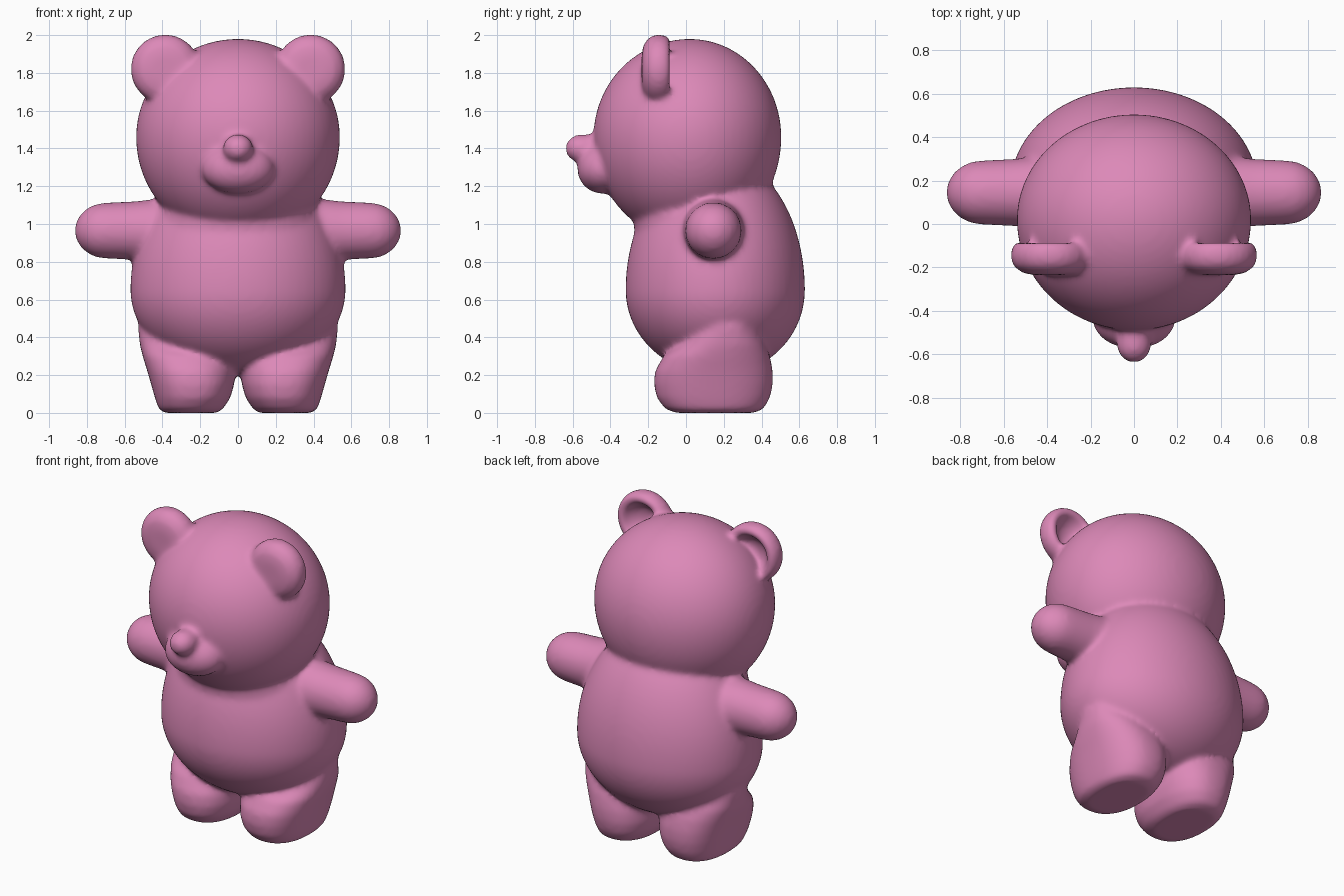
import bpy, bmesh
from math import sin, cos, pi, copysign
from mathutils import Vector

cube = bpy.data.objects.get("Cube")
if cube:
    bpy.data.objects.remove(cube, do_unlink=True)

pink = bpy.data.materials.new("soft_pink")
pink.use_nodes = True
colour = (0.72, 0.25, 0.48, 1)
pink.diffuse_color = colour
pink.node_tree.nodes["Principled BSDF"].inputs["Base Color"].default_value = colour
pink.node_tree.nodes["Principled BSDF"].inputs["Roughness"].default_value = 0.6

parts = []


def finish(name, bm):
    bmesh.ops.recalc_face_normals(bm, faces=bm.faces)
    mesh = bpy.data.meshes.new(name)
    bm.to_mesh(mesh)
    bm.free()
    mesh.materials.append(pink)
    ob = bpy.data.objects.new(name, mesh)
    bpy.context.collection.objects.link(ob)
    parts.append(ob)


def egg(name, centre, wide, front, back, up, down):
    """Ellipsoid whose front/back and top/bottom radii differ."""
    bm = bmesh.new()
    bmesh.ops.create_uvsphere(bm, u_segments=64, v_segments=40, radius=1)
    for v in bm.verts:
        x, y, z = v.co
        v.co = Vector(centre) + Vector((x * wide, y * (back if y > 0 else front),
                                        z * (up if z > 0 else down)))
    finish(name, bm)


def loft(name, rings):
    """Closed skin through rings of points, capped at both ends."""
    bm = bmesh.new()
    loops = [[bm.verts.new(p) for p in ring] for ring in rings]
    n = len(loops[0])
    for a, b in zip(loops, loops[1:]):
        for i in range(n):
            j = (i + 1) % n
            bm.faces.new((a[i], a[j], b[j], b[i]))
    bm.faces.new(loops[0])
    bm.faces.new(loops[-1])
    finish(name, bm)


def rounded(t, power):
    return copysign(abs(t) ** power, t)


ANGLES = [2 * pi * i / 48 for i in range(48)]

# torso and head
egg("torso", (0, 0.17, 0.65), 0.57, 0.49, 0.46, 0.71, 0.45)
egg("chest", (0, 0.05, 1.0), 0.42, 0.325, 0.3, 0.3, 0.3)
egg("head", (0, 0.02, 1.46), 0.54, 0.51, 0.485, 0.52, 0.55)

# snout and nose
egg("snout", (0, -0.44, 1.29), 0.19, 0.135, 0.13, 0.14, 0.13)
egg("nose", (0, -0.555, 1.4), 0.08, 0.085, 0.15, 0.075, 0.075)

# leg rows: height, inner x, outer x, front y, back y
LEG = [(0, 0.11, 0.39, -0.05, 0.36), (0.02, 0.08, 0.42, -0.11, 0.41),
       (0.08, 0.04, 0.44, -0.155, 0.445), (0.15, 0.02, 0.46, -0.17, 0.46),
       (0.22, 0.015, 0.48, -0.165, 0.46), (0.3, 0.02, 0.505, -0.12, 0.445),
       (0.36, 0.05, 0.52, -0.04, 0.42), (0.46, 0.1, 0.53, 0.06, 0.36)]
# ear profile turned about the y axis: radius, y (hollow at the back)
EAR = [(0.02, -0.235), (0.08, -0.235), (0.13, -0.225), (0.17, -0.195),
       (0.185, -0.155), (0.18, -0.11), (0.155, -0.08), (0.13, -0.085),
       (0.105, -0.125), (0.06, -0.16), (0.02, -0.165)]
# arm profile along x: x, radius
ARM = [(0.3, 0.17), (0.45, 0.165), (0.55, 0.155), (0.7, 0.148)]
ARM += [(0.7 + 0.165 * sin(a), 0.148 * cos(a)) for a in (0.3, 0.6, 0.9, 1.2, 1.45)]

for side, label in ((1, "left"), (-1, "right")):
    loft(label + "_leg", [
        [(side * ((a + b) / 2 + (b - a) / 2 * rounded(cos(t), 0.85)),
          (f + k) / 2 + (k - f) / 2 * rounded(sin(t), 0.85), z) for t in ANGLES]
        for z, a, b, f, k in LEG])
    loft(label + "_ear", [
        [(side * (0.385 + r * cos(t)), y, 1.82 + r * sin(t)) for t in ANGLES]
        for r, y in EAR])
    loft(label + "_arm", [
        [(side * x, 0.145 + r * cos(t), 0.965 + r * sin(t)) for t in ANGLES]
        for x, r in ARM])

# fuse every part into one soft skin
bpy.ops.object.select_all(action="DESELECT")
for ob in parts:
    ob.select_set(True)
bear = parts[0]
bpy.context.view_layer.objects.active = bear
bpy.ops.object.join()
bear.name = "toy_bear"
fuse = bear.modifiers.new("fuse", "REMESH")
fuse.mode = "VOXEL"
fuse.voxel_size = 0.015
fuse.use_smooth_shade = True
soften = bear.modifiers.new("soften", "SMOOTH")
soften.factor = 0.5
soften.iterations = 14
for mod in ("fuse", "soften"):
    bpy.ops.object.modifier_apply(modifier=mod)
bpy.ops.object.shade_smooth()
